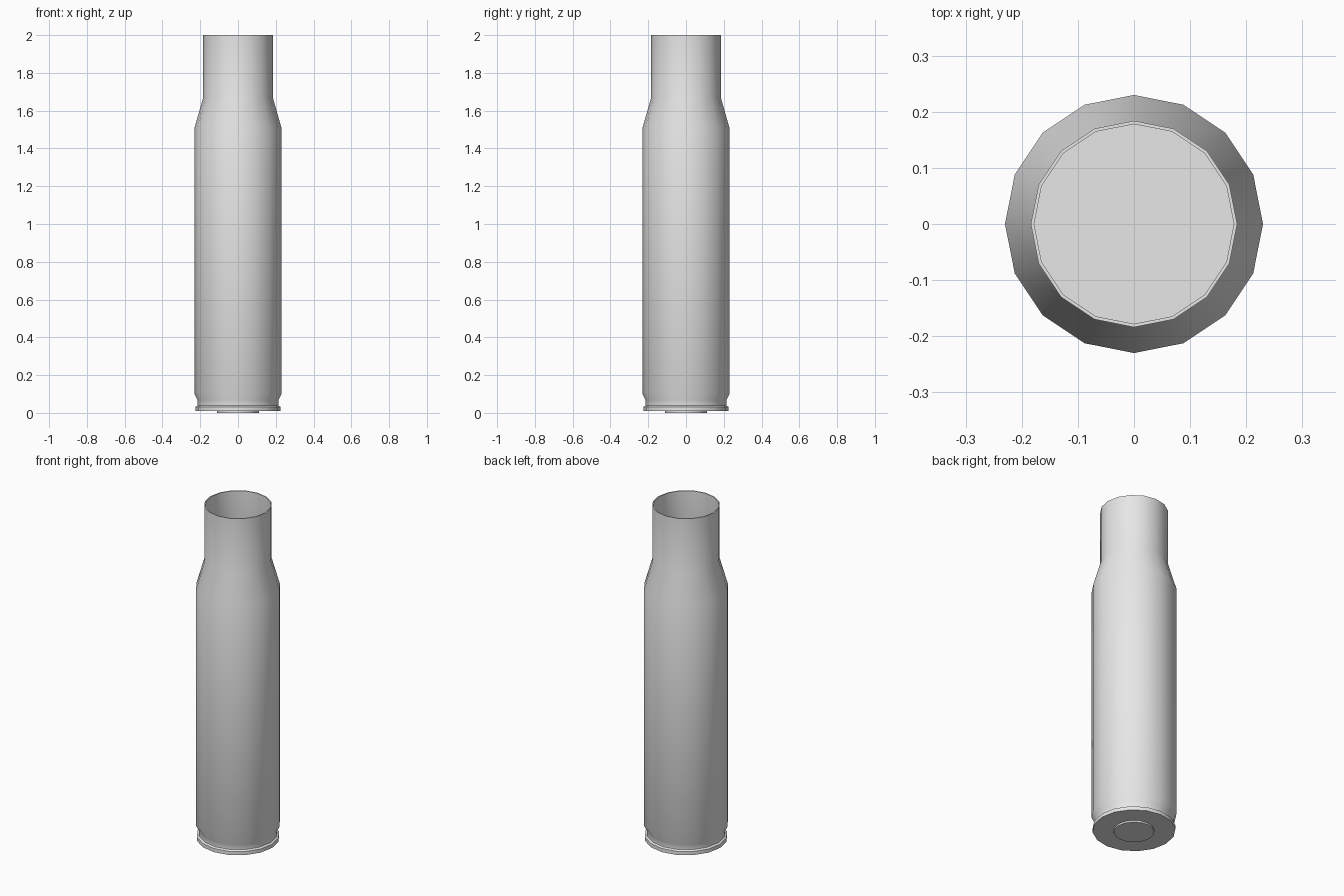
import bpy, bmesh, math

if "Cube" in bpy.data.objects:
    bpy.data.objects.remove(bpy.data.objects["Cube"])

SIDES = 16

metal = bpy.data.materials.new("grey_metal")
metal.diffuse_color = (0.8, 0.8, 0.8, 1)
metal.use_nodes = True
metal.node_tree.nodes["Principled BSDF"].inputs["Base Color"].default_value = metal.diffuse_color


def lathe(name, profile):
    """Revolve (radius, z) points around z and cap both ends."""
    bm = bmesh.new()
    rings = []
    for r, z in profile:
        rings.append([bm.verts.new((r * math.cos(2 * math.pi * i / SIDES),
                                    r * math.sin(2 * math.pi * i / SIDES), z))
                      for i in range(SIDES)])
    for a, b in zip(rings, rings[1:]):
        for i in range(SIDES):
            j = (i + 1) % SIDES
            bm.faces.new((a[i], a[j], b[j], b[i]))
    bm.faces.new(rings[0][::-1])
    bm.faces.new(rings[-1])
    bmesh.ops.recalc_face_normals(bm, faces=bm.faces)
    mesh = bpy.data.meshes.new(name)
    bm.to_mesh(mesh)
    bm.free()
    mesh.materials.append(metal)
    obj = bpy.data.objects.new(name, mesh)
    bpy.context.collection.objects.link(obj)
    bpy.ops.object.select_all(action='DESELECT')
    obj.select_set(True)
    bpy.context.view_layer.objects.active = obj
    bpy.ops.object.shade_smooth_by_angle(angle=math.radians(30))
    return obj


# Hollow casing: rim, extractor groove, body, shoulder, neck, then the inside
lathe("casing", [
    (0.225, 0.010), (0.225, 0.032), (0.214, 0.038), (0.214, 0.068),
    (0.230, 0.100), (0.230, 1.510), (0.184, 1.670), (0.184, 2.000),
    (0.178, 2.000), (0.178, 1.668), (0.223, 1.508), (0.223, 0.105),
])

# Primer disc standing slightly proud of the base
lathe("primer", [(0.110, 0.000), (0.110, 0.012)])
